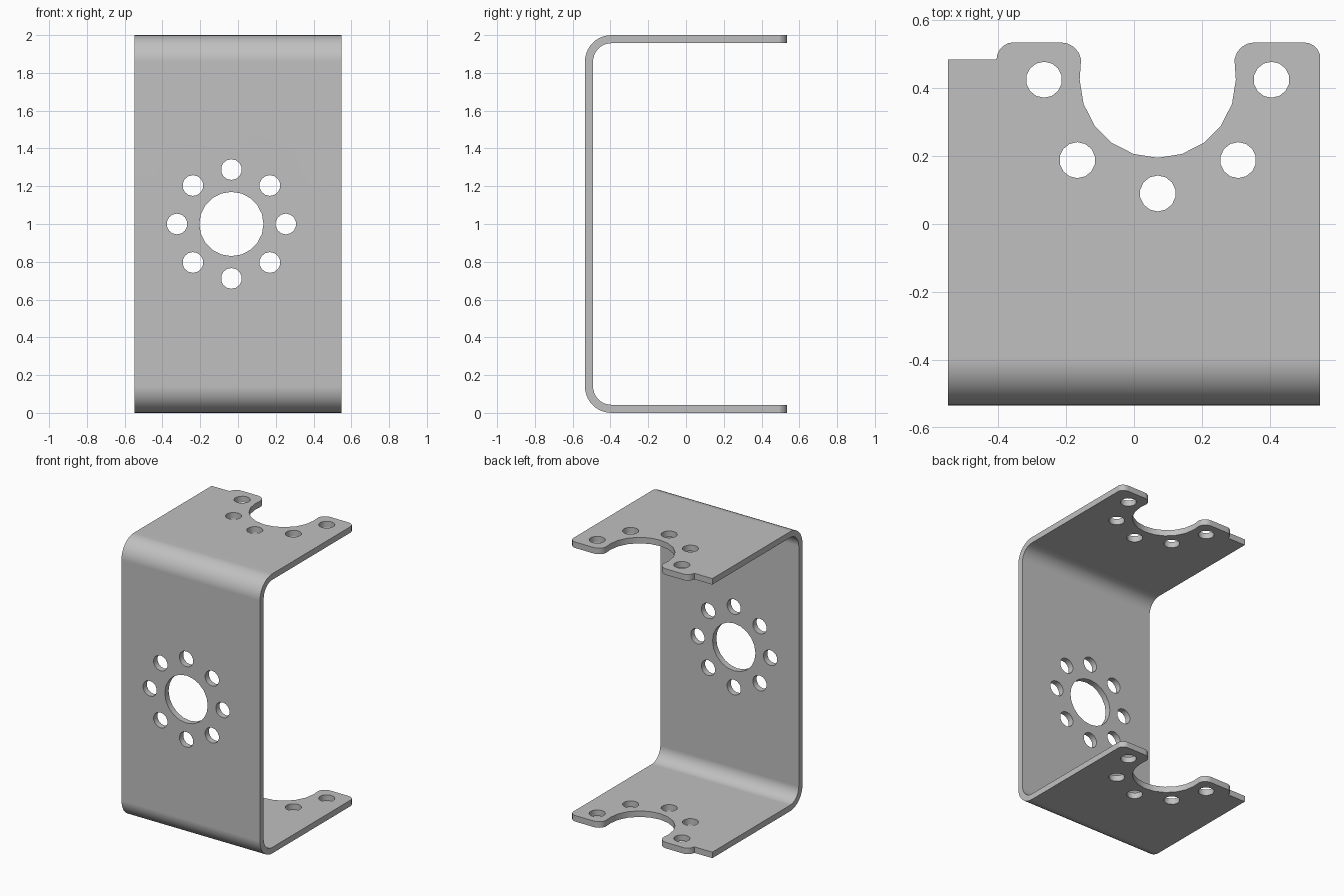
import bpy
import bmesh
from math import cos, sin, pi, radians
from mathutils import Vector

cube = bpy.data.objects.get("Cube")
if cube:
    bpy.data.objects.remove(cube, do_unlink=True)

HALF_W, HALF_D, HEIGHT = 0.548, 0.535, 2.0
THICK, BEND = 0.043, 0.14
SEAT = (0.07, 0.425)      # centre of the open notch in the flanges
HUB = (-0.035, 1.0)       # centre of the hole pattern in the web


def arc(centre, r, start, end, steps):
    """Points along an arc, angles in degrees."""
    angles = [radians(start + (end - start) * i / steps) for i in range(steps + 1)]
    return [(centre[0] + r * cos(a), centre[1] + r * sin(a)) for a in angles]


def circle(centre, r, sides):
    return arc(centre, r, -90, 270, sides)[:-1]


def ring(centre, r, start, step, count):
    return arc(centre, r, start, start + step * (count - 1), count - 1)


def prism_object(name, outlines, place, push):
    """Extrude each 2D outline along push, after place maps it to 3D."""
    bm = bmesh.new()
    for outline in outlines:
        face = bm.faces.new([bm.verts.new(place(u, v)) for u, v in outline])
        result = bmesh.ops.extrude_face_region(bm, geom=[face], use_keep_orig=True)
        verts = [g for g in result["geom"] if isinstance(g, bmesh.types.BMVert)]
        bmesh.ops.translate(bm, verts=verts, vec=Vector(push))
    bmesh.ops.recalc_face_normals(bm, faces=bm.faces)
    mesh = bpy.data.meshes.new(name)
    bm.to_mesh(mesh)
    bm.free()
    obj = bpy.data.objects.new(name, mesh)
    bpy.context.collection.objects.link(obj)
    return obj


# Bent sheet: C-shaped side profile in (y, z), swept across the width
def bend_path(offset):
    r, y = BEND - offset, -HALF_D + BEND
    return ([(0.65, offset)] + arc((y, BEND), r, 270, 180, 10)
            + arc((y, HEIGHT - BEND), r, 180, 90, 10) + [(0.65, HEIGHT - offset)])


profile = bend_path(0) + bend_path(THICK)[::-1]
bracket = prism_object("u_bracket", [profile],
                       lambda u, v: (-HALF_W, u, v), (2 * HALF_W, 0, 0))

# Back edge of both flanges: step, rounded ears and round notch
edge = ([(-0.7, 0.485)]
        + arc((-0.355, 0.485), 0.05, 180, 90, 5)
        + arc((-0.215, 0.475), 0.06, 90, 10, 4)
        + arc(SEAT, 0.23, 162, 378, 12)[1:-1]
        + arc((0.355, 0.475), 0.06, 170, 90, 4)
        + arc((0.5, 0.485), 0.05, 90, 0, 5)
        + [(0.7, 0.485), (0.7, 0.8), (-0.7, 0.8)])
flange_holes = [circle(c, 0.053, 14) for c in ring(SEAT, 0.335, 180, 45, 5)]


def flat(u, v):
    return (u, v, -0.1)


def upright(u, v):
    return (u, -HALF_D - 0.1, v)


# Web holes: large bore with a ring of eight small ones
web_holes = [circle(HUB, 0.17, 20)]
web_holes += [circle(c, 0.055, 14) for c in ring(HUB, 0.288, 0, 45, 8)]

cutters = [
    prism_object("flange_edge_cutter", [edge], flat, (0, 0, HEIGHT + 0.2)),
    prism_object("flange_hole_cutter", flange_holes, flat, (0, 0, HEIGHT + 0.2)),
    prism_object("web_hole_cutter", web_holes, upright, (0, 0.3, 0)),
]

bpy.ops.object.select_all(action="DESELECT")
bracket.select_set(True)
bpy.context.view_layer.objects.active = bracket
for cutter in cutters:
    cutter.hide_render = True
    mod = bracket.modifiers.new(cutter.name, "BOOLEAN")
    mod.operation = "DIFFERENCE"
    mod.solver = "EXACT"
    mod.object = cutter
    bpy.ops.object.modifier_apply(modifier=mod.name)
    bpy.data.objects.remove(cutter, do_unlink=True)

# Plain grey metal
grey = bpy.data.materials.new("grey_metal")
grey.use_nodes = True
colour = (0.53, 0.53, 0.53, 1)
grey.diffuse_color = colour
grey.node_tree.nodes["Principled BSDF"].inputs["Base Color"].default_value = colour
bracket.data.materials.clear()
bracket.data.materials.append(grey)

# Smooth bends and hole walls, crisp sheet edges
bpy.ops.object.shade_smooth_by_angle(angle=radians(35))
weighted = bracket.modifiers.new("even_shading", "WEIGHTED_NORMAL")
weighted.keep_sharp = True
